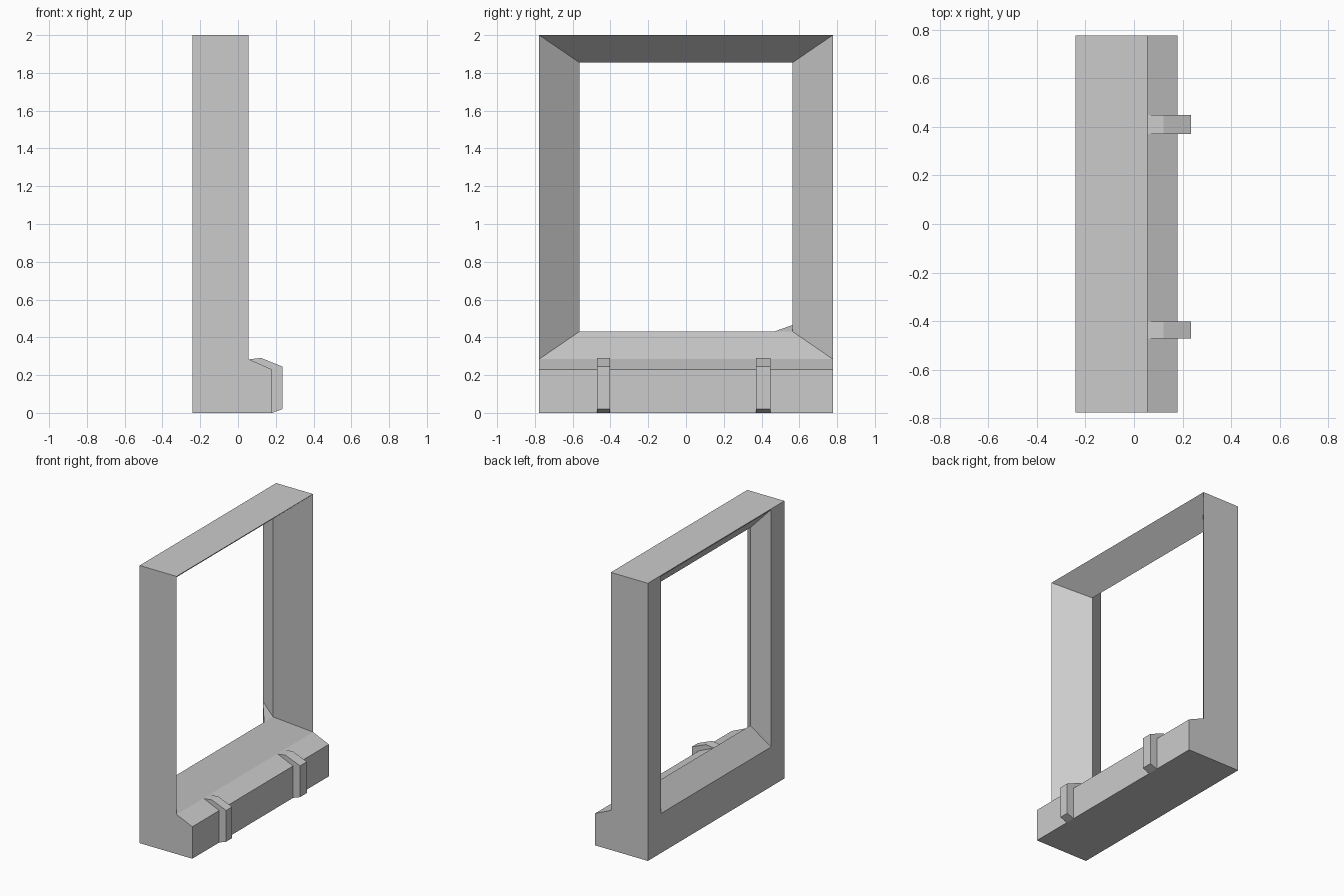
import bpy, bmesh

if "Cube" in bpy.data.objects:
    bpy.data.objects.remove(bpy.data.objects["Cube"])


def finish(bm, name):
    bmesh.ops.remove_doubles(bm, verts=bm.verts, dist=0.0005)
    bmesh.ops.recalc_face_normals(bm, faces=bm.faces)
    mesh = bpy.data.meshes.new(name)
    bm.to_mesh(mesh)
    bm.free()
    obj = bpy.data.objects.new(name, mesh)
    bpy.context.collection.objects.link(obj)
    return obj


def extrude_profile(bm, profile, y0, y1, skip_last=False):
    """Prism of an x/z profile between two y positions."""
    a = [bm.verts.new((x, y0, z)) for x, z in profile]
    b = [bm.verts.new((x, y1, z)) for x, z in profile]
    bm.faces.new(a)
    bm.faces.new(b[::-1])
    n = len(profile)
    for i in range(n - 1 if skip_last else n):
        j = (i + 1) % n
        bm.faces.new((a[i], a[j], b[j], b[i]))


# Window frame: splayed rings (x, half width, bottom, top) from front to back
W = 0.777
rings = [(0.055, W, 0.285, 2.0),
         (-0.117, 0.565, 0.43, 1.855),
         (-0.24, 0.625, 0.285, 1.995),
         (-0.24, W, 0.0, 2.0)]
bm = bmesh.new()
loops = [[bm.verts.new((x, y, z)) for y, z in
          ((-w, lo), (w, lo), (w, hi), (-w, hi))] for x, w, lo, hi in rings]
for k, loop in enumerate(loops):
    nxt = loops[(k + 1) % len(loops)]
    for i in range(4):
        if k == 3 and i == 0:
            continue            # open bottom, closed by the sill
        j = (i + 1) % 4
        bm.faces.new((loop[i], loop[j], nxt[j], nxt[i]))

# Projecting sill, joined to the frame
extrude_profile(bm, [(-0.24, 0), (0.18, 0), (0.18, 0.23), (0.055, 0.285)],
                -W, W, skip_last=True)
finish(bm, "window_frame")

# Small gusset in one rear lower corner
bm = bmesh.new()
p = [bm.verts.new(c) for c in ((-0.24, 0.625, 0.487), (-0.117, 0.465, 0.43),
                               (-0.24, 0.625, 0.285), (-0.117, 0.565, 0.43))]
bm.faces.new((p[0], p[1], p[2]))
bm.faces.new((p[0], p[3], p[1]))
finish(bm, "corner_gusset")

# Bracket straps over the sill
strap = [(0.18, 0.0), (0.235, 0.02), (0.235, 0.245), (0.122, 0.291),
         (0.055, 0.283), (0.18, 0.228)]
for name, y0, y1 in (("left_strap", -0.471, -0.402),
                     ("right_strap", 0.37, 0.448)):
    bm = bmesh.new()
    extrude_profile(bm, strap, y0, y1)
    finish(bm, name)
